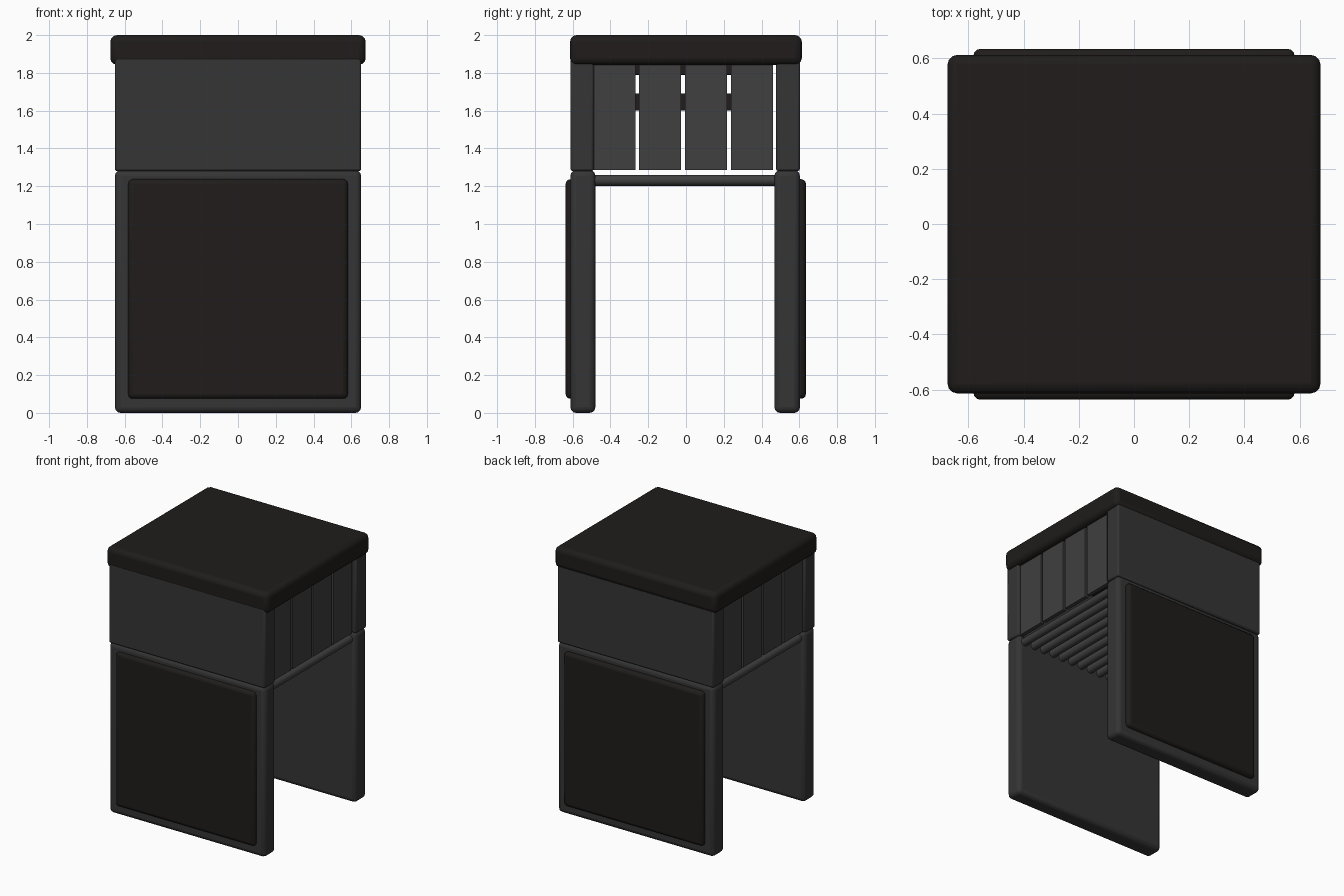
import bpy

if "Cube" in bpy.data.objects:
    bpy.data.objects.remove(bpy.data.objects["Cube"])


def material(name, r, g, b):
    m = bpy.data.materials.new(name)
    m.diffuse_color = (r, g, b, 1)
    m.use_nodes = True
    m.node_tree.nodes["Principled BSDF"].inputs["Base Color"].default_value = m.diffuse_color
    return m


CHARCOAL = material("charcoal", 0.035, 0.035, 0.035)
SLATE = material("slate", 0.05, 0.05, 0.05)
DARK = material("dark_brown", 0.014, 0.012, 0.011)


def finish(ob, name, mat):
    ob.name = name
    ob.data.materials.append(mat)
    bpy.ops.object.shade_smooth_by_angle()


def box(name, x, y, z, mat, bevel=0.0, segments=3):
    """Bevelled box given as (min, max) ranges."""
    bpy.ops.mesh.primitive_cube_add(
        size=1, location=[(a + b) / 2 for a, b in (x, y, z)])
    ob = bpy.context.object
    ob.scale = [b - a for a, b in (x, y, z)]
    bpy.ops.object.transform_apply(location=False, rotation=False, scale=True)
    finish(ob, name, mat)
    if bevel:
        mod = ob.modifiers.new("bevel", "BEVEL")
        mod.width = bevel
        mod.segments = segments
    return ob


# Front and back walls: lower leg panel, upper panel and raised dark inset
for side, inner, outer, face in (("front", -0.48, -0.612, -0.637),
                                 ("back", 0.468, 0.603, 0.635)):
    wall = sorted((inner, outer))
    box(side + "_leg_panel", (-0.652, 0.652), wall, (0, 1.285), CHARCOAL, 0.03)
    s = 1 if outer > 0 else -1
    upper = sorted((inner + s * 0.008, outer))
    box(side + "_upper_panel", (-0.652, 0.652), upper, (1.28, 1.9), CHARCOAL, 0.012, 2)
    inset = sorted((outer - s * 0.04, face))
    box(side + "_inset_panel", (-0.582, 0.582), inset, (0.075, 1.237), DARK, 0.025)

# Lid
box("lid", (-0.676, 0.676), (-0.614, 0.613), (1.843, 2.0), DARK, 0.035)

# Side slats, with two battens behind each row
for side, s in (("right", 1), ("left", -1)):
    xs = sorted((s * 0.60, s * 0.63))
    for i in range(4):
        y0 = -0.49 + i * 0.2425
        box(f"{side}_slat_{i + 1}", xs, (y0, y0 + 0.222), (1.285, 1.87), SLATE)
    xb = sorted((s * 0.57, s * 0.60))
    for name, z in (("lower", (1.60, 1.69)), ("upper", (1.79, 1.86))):
        box(f"{side}_{name}_batten", xb, (-0.44, 0.42), z, DARK, 0.006, 2)

# Row of grate rods under the compartment
COUNT = 15
for i in range(COUNT):
    x = -0.6 + 1.2 * i / (COUNT - 1)
    bpy.ops.mesh.primitive_cylinder_add(
        vertices=16, radius=0.029, depth=0.98,
        location=(x, -0.006, 1.231), rotation=(1.570796, 0, 0))
    finish(bpy.context.object, f"grate_rod_{i + 1}", SLATE)
